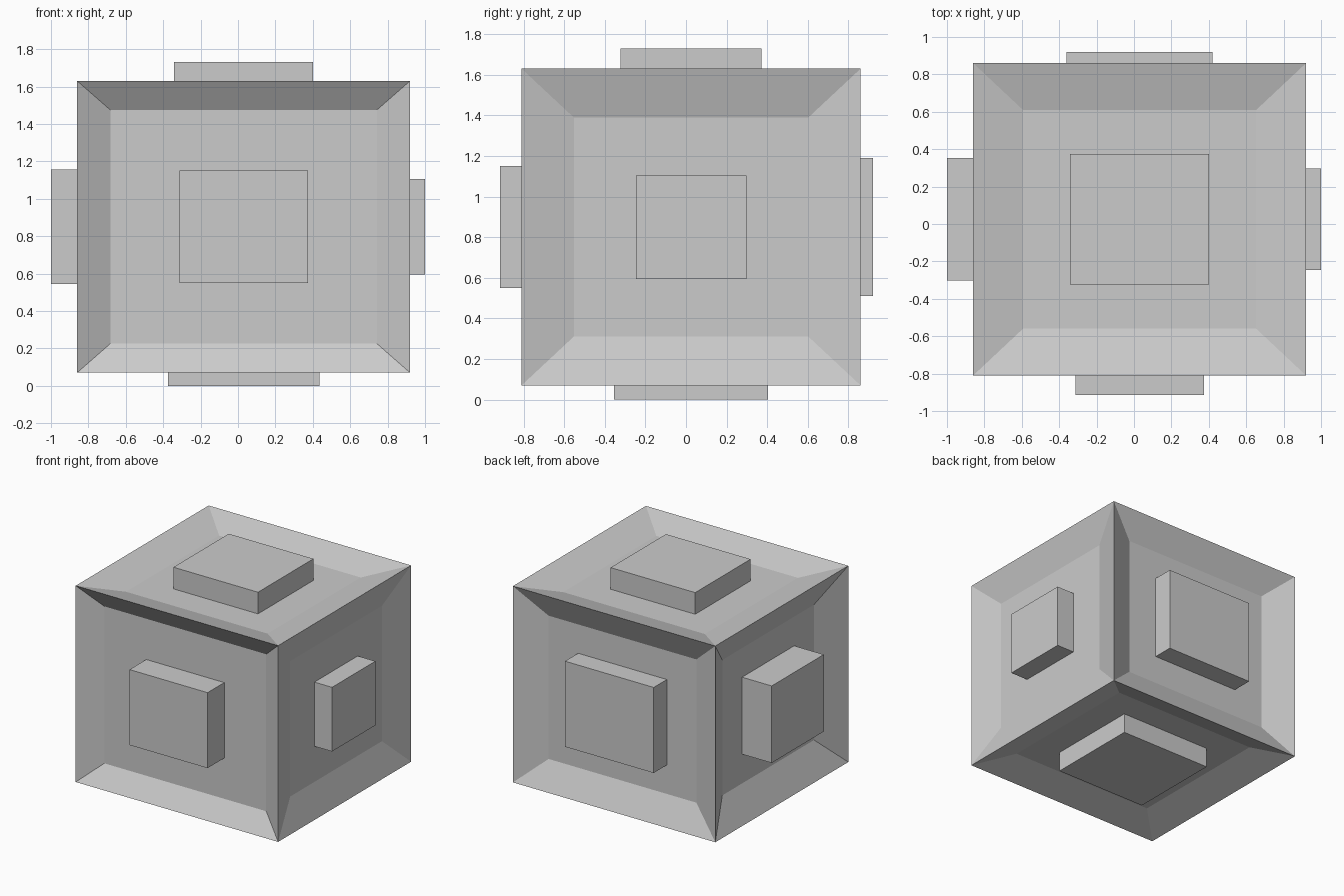
import bpy, bmesh
from mathutils import Vector

if "Cube" in bpy.data.objects:
    bpy.data.objects.remove(bpy.data.objects["Cube"])

LO = Vector((-0.86, -0.81, 0.07))
HI = Vector((0.92, 0.86, 1.63))
MID = (LO + HI) / 2

# side: axis, sign, floor scale, recess depth, pad outer level, pad half-sizes (other two axes)
SIDES = {
    "front":  (1, -1, 0.80, 0.105, -0.915, (0.343, 0.300)),
    "back":   (1,  1, 0.73, 0.105,  0.92,  (0.390, 0.340)),
    "right":  (0,  1, 0.69, 0.075,  1.00,  (0.272, 0.255)),
    "left":   (0, -1, 0.69, 0.12,  -1.00,  (0.327, 0.306)),
    "top":    (2,  1, 0.70, 0.072,  1.73,  (0.372, 0.348)),
    "bottom": (2, -1, 0.72, 0.09,   0.0,   (0.405, 0.380)),
}


def box(bm, lo, hi):
    geom = bmesh.ops.create_cube(bm, size=1)
    for v in geom["verts"]:
        v.co = Vector([lo[i] if v.co[i] < 0 else hi[i] for i in range(3)])


def finish(bm, name):
    bmesh.ops.recalc_face_normals(bm, faces=bm.faces)
    mesh = bpy.data.meshes.new(name)
    bm.to_mesh(mesh)
    bm.free()
    bpy.context.collection.objects.link(bpy.data.objects.new(name, mesh))


# Cube body: every face sinks to a smaller floor with sloping walls
bm = bmesh.new()
box(bm, LO, HI)
bm.normal_update()
faces = {}
for f in bm.faces:
    for side, (axis, sign, *_) in SIDES.items():
        if f.normal[axis] * sign > 0.9:
            faces[side] = f
for side, face in faces.items():
    axis, sign, scale, depth, *_ = SIDES[side]
    floor = bmesh.ops.extrude_discrete_faces(bm, faces=[face])["faces"][0]
    centre = floor.calc_center_median()
    for v in floor.verts:
        v.co = centre + (v.co - centre) * scale
        v.co[axis] -= sign * depth
finish(bm, "cube_body")

# Raised pads standing on the recess floors
for side, (axis, sign, scale, depth, outer, half) in SIDES.items():
    inner = (HI if sign > 0 else LO)[axis] - sign * depth
    lo, hi = MID.copy(), MID.copy()
    lo[axis], hi[axis] = min(inner, outer), max(inner, outer)
    for i, h in zip([a for a in range(3) if a != axis], half):
        lo[i] -= h
        hi[i] += h
    bm = bmesh.new()
    box(bm, lo, hi)
    finish(bm, side + "_pad")
